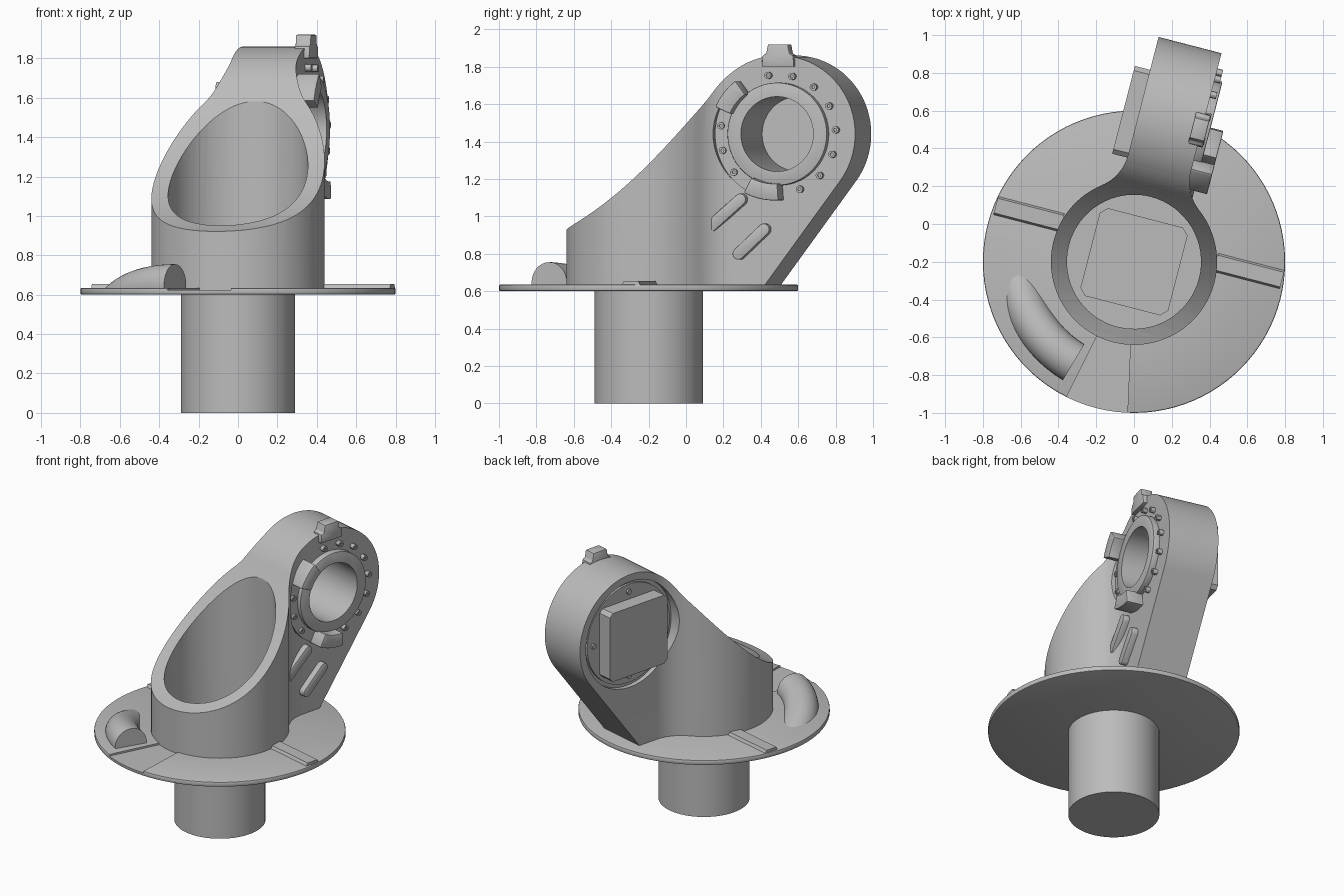
import bpy, bmesh
from math import sin, cos, radians, degrees, atan2, asin, hypot, sqrt, pi
from mathutils import Matrix, Vector
from mathutils.geometry import interpolate_bezier

cube = bpy.data.objects.get("Cube")
if cube:
    bpy.data.objects.remove(cube, do_unlink=True)

grey = bpy.data.materials.new("cast_grey")
grey.use_nodes = True
grey.diffuse_color = (0.5, 0.5, 0.5, 1)
grey.node_tree.nodes["Principled BSDF"].inputs["Base Color"].default_value = (0.5, 0.5, 0.5, 1)

# The whole model is built square to its arm, then turned to this pose
POSE = Matrix.Translation((0, -0.2, 0)) @ Matrix.Rotation(radians(-14.5), 4, "Z")
HUB = (0.765, 1.44)
DECK = 0.635
parts = []


def add_object(name, bm):
    bmesh.ops.recalc_face_normals(bm, faces=bm.faces)
    mesh = bpy.data.meshes.new(name)
    bm.to_mesh(mesh)
    bm.free()
    obj = bpy.data.objects.new(name, mesh)
    bpy.context.collection.objects.link(obj)
    parts.append(obj)
    return obj


def prism(name, outline, low, high, axis="x"):
    """Extrude a 2D outline along x (outline in y, z) or z (outline in x, y)."""
    bm = bmesh.new()
    ends = []
    for h in (low, high):
        ends.append([bm.verts.new((h, a, b) if axis == "x" else (a, b, h)) for a, b in outline])
    bm.faces.new(ends[0])
    bm.faces.new(ends[1])
    n = len(outline)
    for i in range(n):
        j = (i + 1) % n
        bm.faces.new((ends[0][i], ends[0][j], ends[1][j], ends[1][i]))
    return add_object(name, bm)


def arc(center, r, start, end, n):
    angles = [radians(start + (end - start) * i / n) for i in range(n + 1)]
    return [(center[0] + r * cos(a), center[1] + r * sin(a)) for a in angles]


def circle(center, r, n=64):
    return arc(center, r, 0, 360, n)[:-1]


def sector(center, inner, outer, start, end, n=12):
    return arc(center, outer, start, end, n) + arc(center, inner, end, start, n)


def cut_square(center, h, c):
    """Square outline with chamfered corners."""
    corner = [(h, h - c), (h - c, h), (c - h, h), (-h, h - c)]
    corner += [(-a, -b) for a, b in corner]
    return [(center[0] + a, center[1] + b) for a, b in corner]


def bake(obj):
    bpy.context.view_layer.update()
    graph = bpy.context.evaluated_depsgraph_get()
    mesh = bpy.data.meshes.new_from_object(obj.evaluated_get(graph))
    obj.modifiers.clear()
    obj.data = mesh


def boolean(obj, cutter, operation="DIFFERENCE"):
    mod = obj.modifiers.new("cut", "BOOLEAN")
    mod.operation, mod.solver, mod.object = operation, "EXACT", cutter
    bake(obj)
    parts.remove(cutter)
    bpy.data.objects.remove(cutter, do_unlink=True)


def soften(obj, width):
    mod = obj.modifiers.new("edge", "BEVEL")
    mod.width, mod.segments, mod.limit_method = width, 2, "ANGLE"
    mod.angle_limit = radians(40)
    bake(obj)


# Shaft and round deck with a shallow recessed wedge
prism("shaft", circle((0, 0), 0.29), 0, 0.61, "z")
deck = prism("deck", circle((0, 0), 0.8, 96), 0.6, DECK, "z")
soften(deck, 0.008)
boolean(deck, prism("wedge_cutter", sector((0, 0), 0.4, 0.9, 258, 282), DECK - 0.012, 0.7, "z"))

# Body: plan outline of tube, blends and arm, trimmed by the side profile
tube_r, blend_r, half = 0.44, 0.24, 0.172
bx = half + blend_r
by = sqrt((tube_r + blend_r) ** 2 - bx ** 2)
meet = degrees(atan2(by, bx))
plan = arc((0, 0), tube_r, 180 - meet, 360 + meet, 64)
plan += arc((bx, by), blend_r, 180 + meet, 180, 12)[1:]
plan += [(half, 1.3), (-half, 1.3)]
plan += arc((-bx, by), blend_r, 0, -meet, 12)[:-1]
body = prism("body", plan, 0.5, 2.0, "z")

heel = (0.68, DECK - 0.01)
dy, dz = HUB[0] - heel[0], HUB[1] - heel[1]
tangent = -degrees(atan2(dy, dz) + asin(0.42 / hypot(dy, dz)))
side = [(-0.6, heel[1]), heel] + arc(HUB, 0.42, tangent, 147, 48)
slope = interpolate_bezier(Vector((*side[-1], 0)), Vector((0.273, 1.453, 0)),
                           Vector((-0.02, 1.04, 0)), Vector((-0.46, 0.915, 0)), 24)
side += [(p.x, p.y) for p in slope[1:]] + [(-0.6, 0.87)]
boolean(body, prism("side_cutter", side, -0.7, 0.7), "INTERSECT")
boolean(body, prism("well_cutter", circle((0, 0), 0.355), 0.645, 2.2, "z"))
boolean(body, prism("pocket_cutter", circle(HUB, 0.37), -0.8, -0.14))
boolean(body, prism("face_cutter", circle(HUB, 0.355), half, 0.8))
boolean(body, prism("bore_cutter", circle(HUB, 0.2), -0.5, 0.5))

# Drive plates: one on the well floor, one in the arm pocket
prism("well_plate", cut_square((0, 0), 0.24, 0.035), 0.64, 0.69, "z")
flange = prism("pocket_flange", circle(HUB, 0.345), -0.155, -0.13)
boolean(flange, prism("bore_cutter", circle(HUB, 0.2), -0.5, 0.5))
plate = prism("pocket_plate", cut_square(HUB, 0.24, 0.025), -0.255, -0.145)
boolean(plate, prism("bore_cutter", circle(HUB, 0.2), -0.24, 0.5))
for i in range(4):
    spot = arc(HUB, 0.295, 90 * i, 360, 1)[0]
    prism("pocket_bolt", circle(spot, 0.018, 12), -0.168, -0.15)

# Bearing ring with its stop sector, two stop tabs and bolts
ring = prism("bearing_ring", circle(HUB, 0.275), 0.15, 0.215)
soften(ring, 0.006)
boolean(ring, prism("bore_cutter", circle(HUB, 0.2), -0.5, 0.5))
prism("stop_sector", sector(HUB, 0.26, 0.35, 127, 274, 32), 0.16, 0.186)
for start, end in ((127, 156), (242, 274)):
    tab = prism("stop_tab", sector(HUB, 0.265, 0.355, start, end), 0.16, 0.285)
    soften(tab, 0.006)
for i in range(15):
    if i in (5, 6, 10, 11):
        continue
    spot = arc(HUB, 0.318, 4 + 24 * i, 360, 1)[0]
    bolt = prism("ring_bolt", circle(spot, 0.019, 12), 0.16, 0.203)
    boolean(bolt, prism("socket_cutter", circle(spot, 0.009, 6), 0.195, 0.3))

# Index lug on the crown of the arm
lug = prism("index_lug", [(0.675, 1.8), (0.855, 1.8), (0.85, 1.86), (0.83, 1.87), (0.82, 1.92),
                          (0.71, 1.92), (0.7, 1.87), (0.68, 1.86)], 0.12, 0.2)
soften(lug, 0.006)

# Slanted rounded pads below the ring
for a, b in (((0.4, 0.95), (0.56, 1.09)), ((0.55, 0.8), (0.69, 0.93))):
    turn = degrees(atan2(b[1] - a[1], b[0] - a[0]))
    outline = arc(a, 0.032, turn + 90, turn + 270, 10) + arc(b, 0.032, turn - 90, turn + 90, 10)
    pad = prism("slanted_pad", outline, 0.15, 0.215)
    soften(pad, 0.006)

# Raised bars on both sides of the deck
bar = [(0.05, 0.625), (0.16, 0.625), (0.145, 0.654), (0.065, 0.654)]
for name, s in (("left_bar", 1), ("right_bar", -1)):
    prism(name, bar, s * 0.42, s * 0.783)

# Cable duct: a pipe curving round the deck and sinking into it
bm = bmesh.new()
rings = []
steps, sides = 28, 32
for i in range(steps + 1):
    t = i / steps
    a = radians(196 + (253.5 - 196) * t)
    height = 0.505 + 0.14 * sin(t * pi / 2)
    loop = []
    for k in range(sides):
        b = 2 * pi * k / sides
        r = 0.62 + 0.11 * cos(b)
        loop.append(bm.verts.new((r * cos(a), r * sin(a), height + 0.11 * sin(b))))
    rings.append(loop)
for p, q in zip(rings, rings[1:]):
    for k in range(sides):
        m = (k + 1) % sides
        bm.faces.new((p[k], p[m], q[m], q[k]))
bm.faces.new(rings[0])
bm.faces.new(rings[-1])
bmesh.ops.bisect_plane(bm, geom=bm.verts[:] + bm.edges[:] + bm.faces[:],
                       plane_co=(0, 0, 0.62), plane_no=(0, 0, 1), clear_inner=True)
add_object("cable_duct", bm)

# Shared finish: colour, smooth shading with sharp creases, final pose
for obj in parts:
    mesh = obj.data
    mesh.materials.clear()
    mesh.materials.append(grey)
    for face in mesh.polygons:
        face.material_index = 0
        face.use_smooth = True
    mesh.set_sharp_from_angle(angle=radians(30))
    obj.matrix_world = POSE
